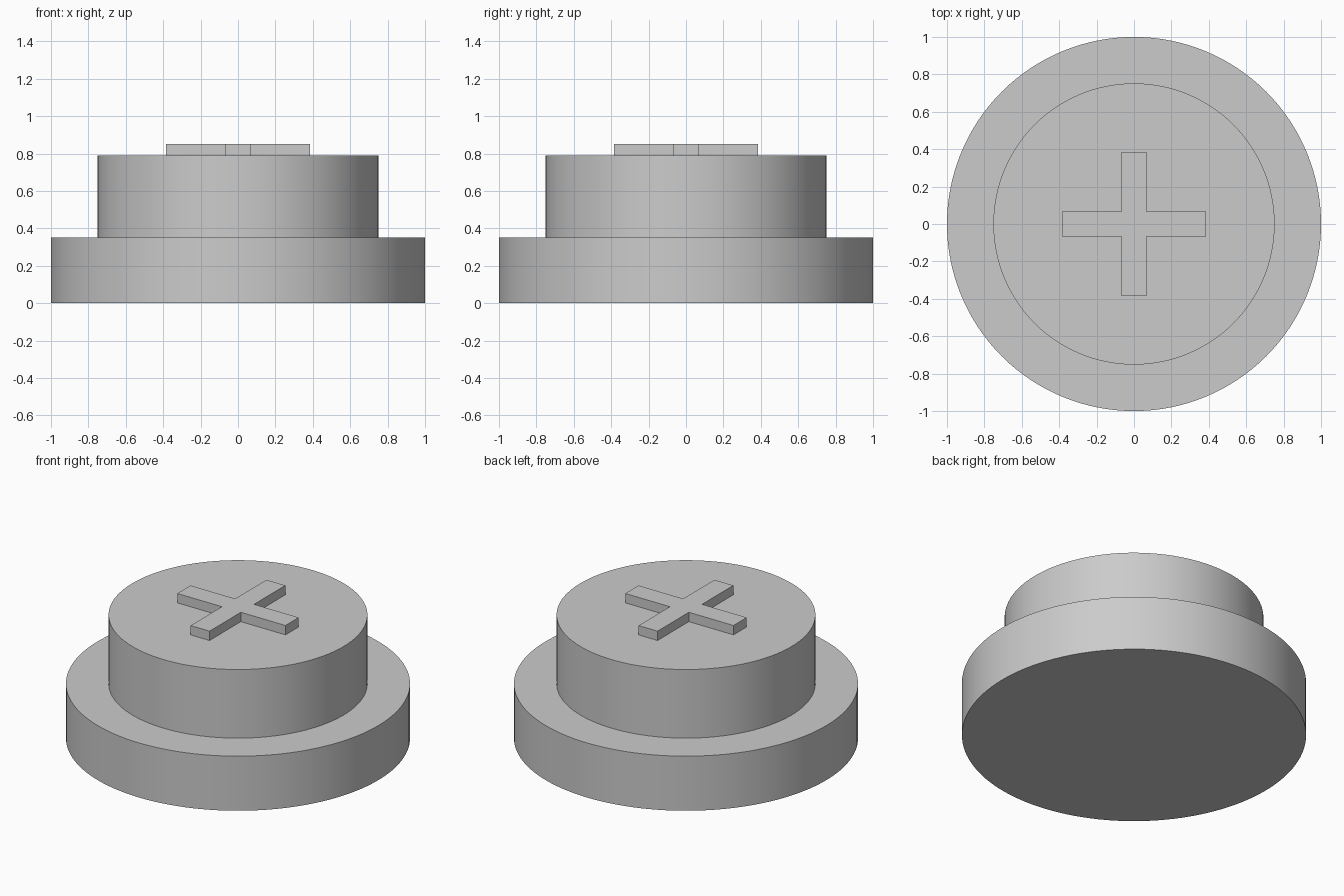
import bpy
import bmesh
import math

cube = bpy.data.objects.get("Cube")
if cube:
    bpy.data.objects.remove(cube, do_unlink=True)

SEGMENTS = 128
BASE_R, BASE_TOP = 1.0, 0.35
CAP_R, CAP_TOP = 0.752, 0.79
ARM, HALF_WIDTH, CROSS_TOP = 0.384, 0.067, 0.85

grey = bpy.data.materials.new("plain grey")
grey.use_nodes = True
colour = (0.6, 0.6, 0.6, 1)
grey.diffuse_color = colour
grey.node_tree.nodes["Principled BSDF"].inputs["Base Color"].default_value = colour


def add_prism(name, outline, bottom, top):
    """Extrude a flat outline upwards into a closed solid."""
    bm = bmesh.new()
    face = bm.faces.new([bm.verts.new((x, y, bottom)) for x, y in outline])
    result = bmesh.ops.extrude_face_region(bm, geom=[face], use_keep_orig=True)
    raised = [v for v in result["geom"] if isinstance(v, bmesh.types.BMVert)]
    bmesh.ops.translate(bm, verts=raised, vec=(0, 0, top - bottom))
    bmesh.ops.recalc_face_normals(bm, faces=bm.faces)
    mesh = bpy.data.meshes.new(name)
    bm.to_mesh(mesh)
    bm.free()
    mesh.materials.append(grey)
    obj = bpy.data.objects.new(name, mesh)
    bpy.context.collection.objects.link(obj)
    bpy.ops.object.select_all(action="DESELECT")
    obj.select_set(True)
    bpy.context.view_layer.objects.active = obj
    bpy.ops.object.shade_smooth_by_angle(angle=math.radians(30))
    return obj


def circle(radius):
    angles = [math.tau * i / SEGMENTS for i in range(SEGMENTS)]
    return [(radius * math.cos(a), radius * math.sin(a)) for a in angles]


# Wide base disc and narrower cap
add_prism("base_flange", circle(BASE_R), 0, BASE_TOP)
add_prism("button_cap", circle(CAP_R), BASE_TOP, CAP_TOP)

# Raised cross: one arm's three corners repeated by quarter turns
cross = []
x, y = 1, 0
for _ in range(4):
    for along, across in ((ARM, -HALF_WIDTH), (ARM, HALF_WIDTH), (HALF_WIDTH, HALF_WIDTH)):
        cross.append((along * x - across * y, along * y + across * x))
    x, y = -y, x
add_prism("raised_cross", cross, CAP_TOP, CROSS_TOP)
